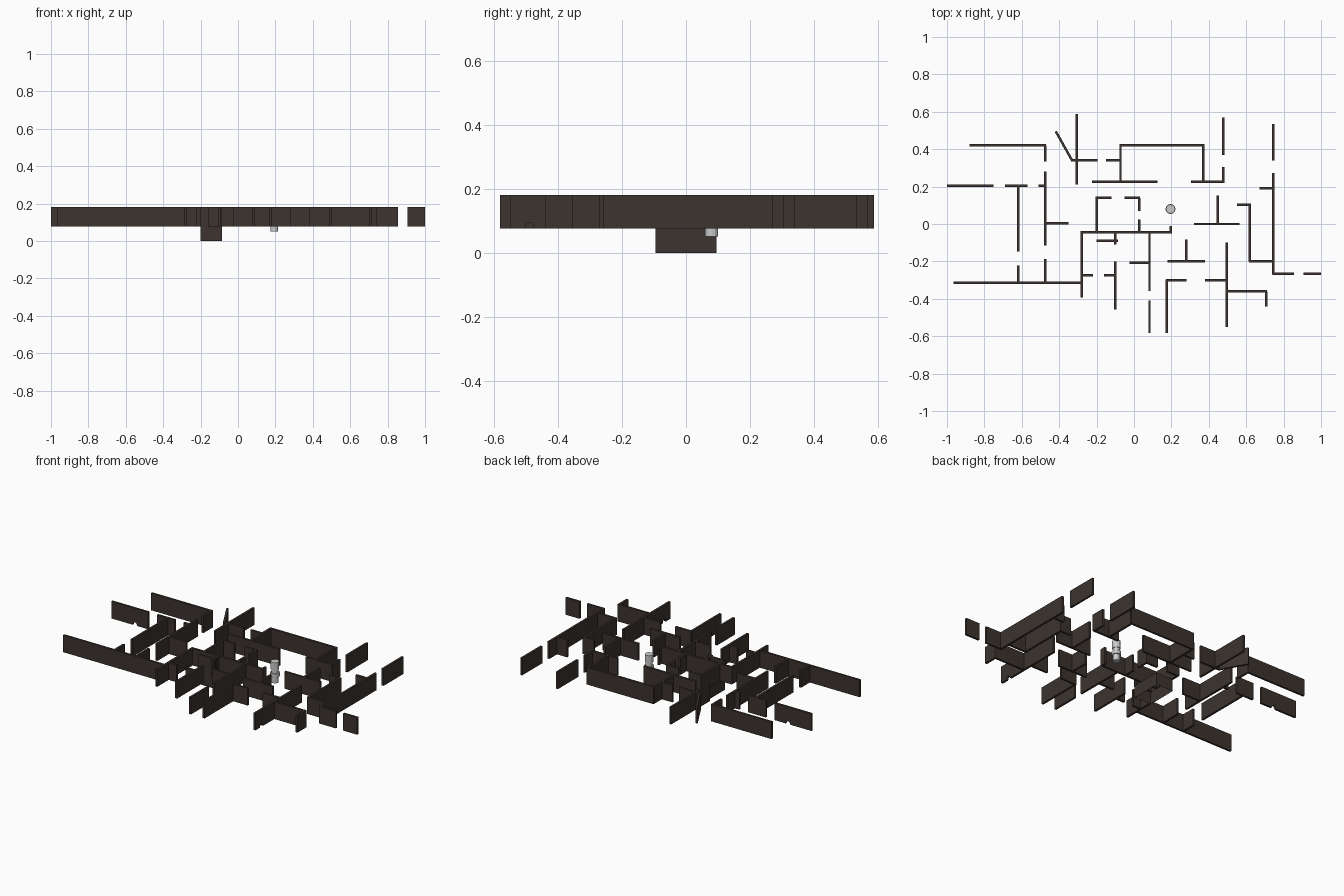
import bpy, bmesh, math
from mathutils import Vector

if "Cube" in bpy.data.objects:
    bpy.data.objects.remove(bpy.data.objects["Cube"])

T, Z0, Z1 = 0.013, 0.077, 0.182      # wall thickness, bottom, top


def material(name, rgb):
    m = bpy.data.materials.new(name)
    m.diffuse_color = (*rgb, 1)
    m.use_nodes = True
    m.node_tree.nodes["Principled BSDF"].inputs["Base Color"].default_value = m.diffuse_color
    return m


BROWN = material("dark_brown", (0.045, 0.034, 0.028))


def add_object(name, bm, mat=None):
    bmesh.ops.recalc_face_normals(bm, faces=bm.faces)
    me = bpy.data.meshes.new(name)
    bm.to_mesh(me)
    bm.free()
    ob = bpy.data.objects.new(name, me)
    bpy.context.collection.objects.link(ob)
    if mat:
        me.materials.append(mat)
    return ob


def wall(name, a, b, notch=None):
    """Extruded wall panel; notch = distance from a of a small arch at the foot."""
    a, b = Vector((*a, 0)), Vector((*b, 0))
    length = (b - a).length
    d = (b - a).normalized()
    n = Vector((-d.y, d.x, 0)) * T
    prof = [(0, Z0)]
    if notch is not None:
        prof += [(notch - 0.015 * math.cos(math.pi * i / 8),
                  Z0 + 0.018 * math.sin(math.pi * i / 8)) for i in range(9)]
    prof += [(length, Z0), (length, Z1), (0, Z1)]
    bm = bmesh.new()
    f = bm.faces.new([bm.verts.new(a + d * s - n / 2 + Vector((0, 0, z))) for s, z in prof])
    ext = bmesh.ops.extrude_face_region(bm, geom=[f])
    bmesh.ops.translate(bm, vec=n, verts=[v for v in ext["geom"] if isinstance(v, bmesh.types.BMVert)])
    add_object(name, bm, BROWN)


# walls running left-right: x start, x end, y
ALONG_X = [
    (-.88, -.47, .42), (-1, -.75, .205), (-.69, -.57, .205), (-.51, -.475, .205),
    (-.475, -.35, .005), (-.965, -.275, -.313), (-.335, -.195, .34), (-.15, -.07, .34),
    (-.078, .376, .42), (-.225, .125, .225), (.305, .482, .225), (-.206, -.12, .14),
    (-.05, .033, .14), (-.286, .203, -.043), (-.2, -.085, -.09), (-.28, -.22, -.275),
    (-.16, -.1, -.275), (-.025, .085, -.207), (.18, .38, -.2), (.17, .28, -.3),
    (.38, .5, -.3),
]
ALONG_X_EAST = [
    (.5, .712, -.36), (.32, .563, 0), (.55, .626, .102), (.614, .745, -.2),
    (.67, .745, .19), (.74, .855, -.265), (.905, 1, -.265),
]
# walls running front-back: x, y start, y end
ALONG_Y = [
    (-.475, .335, .42), (-.475, -.115, .28), (-.475, -.313, -.187), (-.62, -.147, .205),
    (-.62, -.313, -.222), (-.305, .21, .588), (-.072, .225, .42), (.37, .225, .42),
    (.478, .37, .57), (.478, .22, .305), (.745, .34, .535), (.745, -.27, .272),
    (-.2, -.043, .14), (.027, .07, .14), (.027, -.043, .025), (-.28, -.393, -.043),
    (-.1, -.11, -.043), (-.1, -.457, -.2), (.083, -.357, -.043),
]
ALONG_Y_EAST = [
    (.083, -.583, -.41), (.197, -.043, -.012), (.175, -.583, -.297), (.28, -.2, -.083),
    (.497, -.55, -.1), (.448, 0, .152), (.62, -.2, .102), (.706, -.44, -.36),
]
for i, (x1, x2, y) in enumerate(ALONG_X + ALONG_X_EAST):
    wall(f"cross_wall_{i}", (x1, y), (x2, y), 0.16 if i == 1 else None)
for i, (x, y1, y2) in enumerate(ALONG_Y + ALONG_Y_EAST):
    wall(f"long_wall_{i}", (x, y1), (x, y2), 0.06 if x == .497 else None)
wall("slanted_wall", (-.418, .495), (-.33, .338))

# open thin-walled shaft below the wall level
bm = bmesh.new()
rect = [(-.2, -.095), (-.085, -.095), (-.085, .095), (-.2, .095)]
lo = [bm.verts.new((x, y, 0)) for x, y in rect]
hi = [bm.verts.new((x, y, Z0)) for x, y in rect]
for i in range(4):
    j = (i + 1) % 4
    bm.faces.new((lo[i], lo[j], hi[j], hi[i]))
add_object("stair_shaft", bm, BROWN)

# stepped grey post: (bottom z, top z, bottom radius, top radius)
bm = bmesh.new()
for z0, z1, r0, r1 in [(.052, .09, .02, .02), (.09, .112, .027, .027),
                       (.112, .132, .02, .02), (.132, .18, .024, .024)]:
    part = bmesh.ops.create_cone(bm, cap_ends=True, segments=12, radius1=r0, radius2=r1, depth=z1 - z0)
    bmesh.ops.translate(bm, vec=(.195, .08, (z0 + z1) / 2), verts=part["verts"])
add_object("post", bm)
